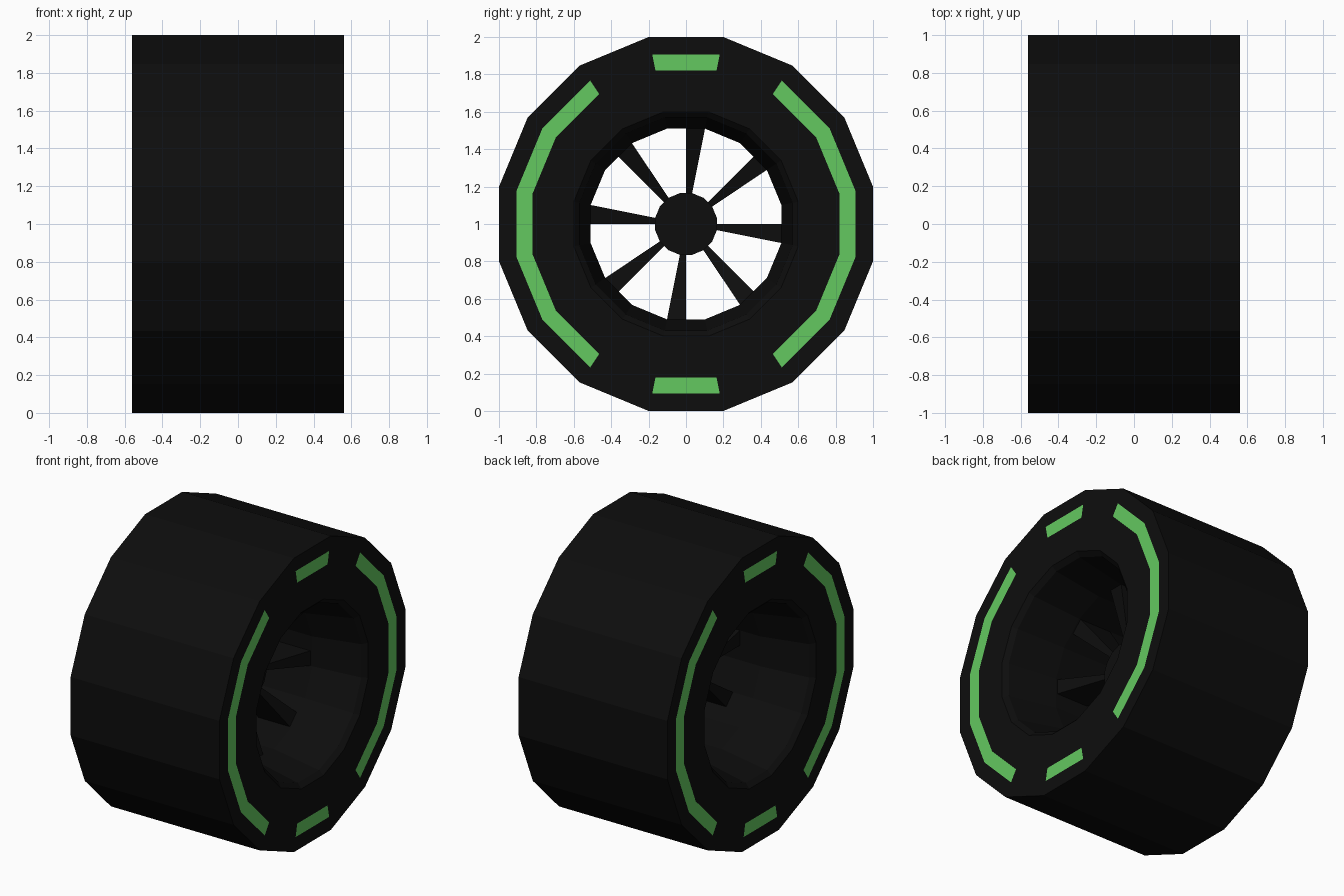
import bpy, bmesh, math

cube = bpy.data.objects.get("Cube")
if cube:
    bpy.data.objects.remove(cube, do_unlink=True)

SIDES = 16
STEP = 2 * math.pi / SIDES
HALF = STEP / 2
CENTRE_Z = 1.0


def material(name, rgb):
    m = bpy.data.materials.new(name)
    m.use_nodes = True
    colour = (*rgb, 1)
    m.diffuse_color = colour
    m.node_tree.nodes["Principled BSDF"].inputs["Base Color"].default_value = colour
    return m


black = material("rubber black", (0.004, 0.004, 0.004))
green = material("stripe green", (0.125, 0.58, 0.115))


def point(x, radius, angle):
    """Point at an angle measured from the top, around the wheel axle."""
    return (x, radius * math.sin(angle), CENTRE_Z + radius * math.cos(angle))


def finish(bm, name, *mats):
    bmesh.ops.recalc_face_normals(bm, faces=bm.faces)
    mesh = bpy.data.meshes.new(name)
    bm.to_mesh(mesh)
    bm.free()
    for m in mats:
        mesh.materials.append(m)
    obj = bpy.data.objects.new(name, mesh)
    bpy.context.collection.objects.link(obj)
    return obj


def lathe(name, profile, mats, cap=False, closed=True, rule=None):
    """Revolve (x, flat radius) points into a faceted ring about the axle."""
    bm = bmesh.new()
    rings = [[bm.verts.new(point(x, r / math.cos(HALF), HALF + k * STEP))
              for k in range(SIDES)] for x, r in profile]
    pairs = list(zip(rings, rings[1:]))
    if closed:
        pairs.append((rings[-1], rings[0]))
    for a, b in pairs:
        for k in range(SIDES):
            n = (k + 1) % SIDES
            f = bm.faces.new((a[k], a[n], b[n], b[k]))
            if rule:
                f.material_index = rule(f)
    if cap:
        bm.faces.new(rings[0])
        bm.faces.new(rings[-1])
    return finish(bm, name, *mats)


def stripe_rule(face):
    """Green band on both side walls, broken beside the top and bottom."""
    c = face.calc_center_median()
    radius = math.hypot(c.y, c.z - CENTRE_Z)
    segment = round(math.atan2(c.y, c.z - CENTRE_Z) / STEP) % (SIDES // 2)
    on_wall = abs(c.x) > 0.55 and 0.82 < radius < 0.9
    return int(on_wall and segment not in (1, SIDES // 2 - 1))


def mirrored(half):
    return half + [(-x, r) for x, r in reversed(half)]


# Tyre with flush painted side stripes
W = 0.56
lathe("tyre", mirrored([(W, 0.6), (W, 0.82), (W, 0.905), (W, 1.0)]),
      (black, green), closed=False, rule=stripe_rule)

# Rim barrel, narrowing toward the spokes
lathe("rim", mirrored([(W, 0.6), (0.53, 0.57), (0.2, 0.51)]), (black,), closed=False)

# Hub
lathe("hub", [(0.1, 0.165), (-0.06, 0.165)], (black,), cap=True, closed=False)

# Spokes: wedge blades, each spanning half a facet
bm = bmesh.new()
for k in range(SIDES // 2):
    start = 2 * k * STEP
    loops = []
    for radius, front, back in ((0.16, 0.07, -0.05), (0.515, 0.19, -0.05)):
        tip = radius / math.cos(HALF)
        loops.append([bm.verts.new(p) for p in (
            point(front, radius, start), point(front, tip, start + HALF),
            point(back, tip, start + HALF), point(back, radius, start))])
    inner, outer = loops
    bm.faces.new(inner)
    bm.faces.new(outer)
    for i in range(4):
        j = (i + 1) % 4
        bm.faces.new((inner[i], inner[j], outer[j], outer[i]))
finish(bm, "spokes", black)
